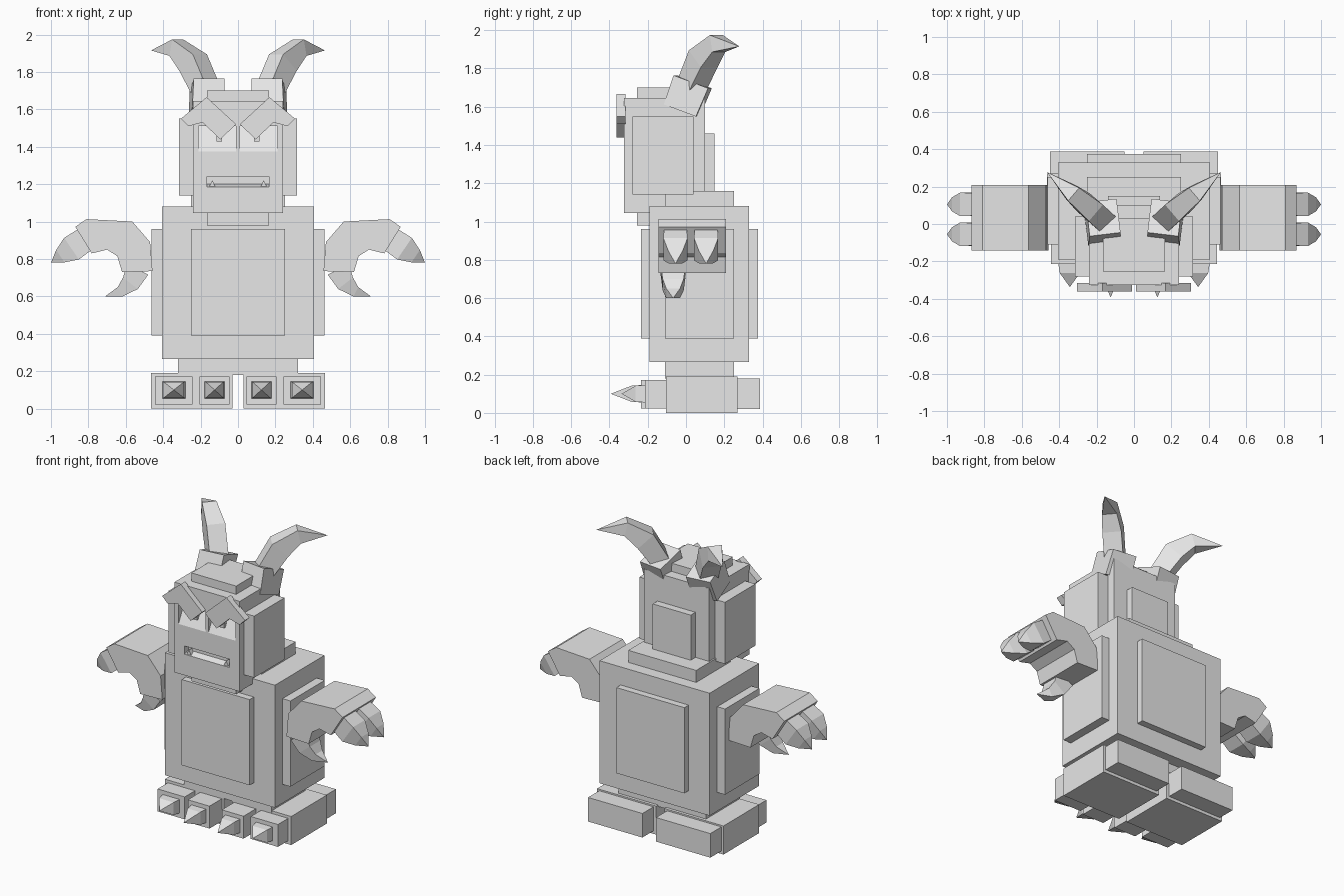
import bpy, bmesh
from mathutils import Vector

if "Cube" in bpy.data.objects:
    bpy.data.objects.remove(bpy.data.objects["Cube"])

mat = bpy.data.materials.new("stone grey")
mat.diffuse_color = (0.8, 0.8, 0.8, 1)
mat.use_nodes = True
mat.node_tree.nodes["Principled BSDF"].inputs["Base Color"].default_value = mat.diffuse_color


def make(name, verts, faces):
    me = bpy.data.meshes.new(name)
    me.from_pydata([tuple(v) for v in verts], [], faces)
    bm = bmesh.new()
    bm.from_mesh(me)
    bmesh.ops.recalc_face_normals(bm, faces=bm.faces)
    bm.to_mesh(me)
    bm.free()
    me.materials.append(mat)
    ob = bpy.data.objects.new(name, me)
    bpy.context.collection.objects.link(ob)
    return ob


def prism(name, pts, axis, lo, hi):
    """Extrude a 2D outline along axis 0 (yz outline) or 1 (xz outline)."""
    n = len(pts)
    put = (lambda p, t: (t, p[0], p[1])) if axis == 0 else (lambda p, t: (p[0], t, p[1]))
    verts = [put(p, t) for t in (lo, hi) for p in pts]
    faces = [list(range(n)), list(range(n, 2 * n))]
    faces += [[i, (i + 1) % n, n + (i + 1) % n, n + i] for i in range(n)]
    return make(name, verts, faces)


def box(name, x0, x1, y0, y1, z0, z1):
    return prism(name, [(x0, z0), (x1, z0), (x1, z1), (x0, z1)], 1, y0, y1)


def wide(name, w, y0, y1, z0, z1):
    return box(name, -w, w, y0, y1, z0, z1)


def loft(name, rings, side, tip=None):
    """Four-sided tube through rings (centre, half side, half depth), ending in a point."""
    side = Vector(side).normalized()
    path = [Vector(r[0]) for r in rings] + ([Vector(tip)] if tip else [])
    verts, faces = [], [[0, 1, 2, 3]]
    for i, (c, hu, hv) in enumerate(rings):
        d = path[min(i + 1, len(path) - 1)] - path[max(i - 1, 0)]
        v = d.cross(side).normalized()
        for a, b in ((-1, -1), (1, -1), (1, 1), (-1, 1)):
            verts.append(Vector(c) + side * a * hu + v * b * hv)
        if i:
            k = 4 * i
            faces += [[k - 4 + j, k - 4 + (j + 1) % 4, k + (j + 1) % 4, k + j] for j in range(4)]
    k = 4 * (len(rings) - 1)
    if tip:
        verts.append(Vector(tip))
        faces += [[k + j, k + (j + 1) % 4, k + 4] for j in range(4)]
    else:
        faces.append([k, k + 1, k + 2, k + 3])
    return make(name, verts, faces)


def carve(ob, cutters):
    for c in cutters:
        m = ob.modifiers.new("cut", 'BOOLEAN')
        m.operation, m.solver, m.object = 'DIFFERENCE', 'EXACT', c
    dg = bpy.context.evaluated_depsgraph_get()
    me = bpy.data.meshes.new_from_object(ob.evaluated_get(dg))
    ob.modifiers.clear()
    ob.data = me
    for c in cutters:
        bpy.data.objects.remove(c)


# Torso with raised plates
wide("torso", 0.405, -0.19, 0.33, 0.265, 1.08)
wide("belly_plate", 0.25, -0.235, -0.18, 0.39, 0.96)
wide("back_plate", 0.25, 0.32, 0.375, 0.39, 0.96)
wide("hips", 0.322, -0.11, 0.25, 0.18, 0.28)
wide("collar", 0.25, -0.11, 0.25, 1.07, 1.16)
wide("neck", 0.165, -0.255, 0.05, 0.98, 1.06)

# Head with carved eye sockets and mouth
head = wide("head", 0.24, -0.325, 0.10, 1.045, 1.645)
cuts = [prism("mouth_cutter", [(-0.40, 1.185), (-0.325, 1.185), (-0.285, 1.20),
                               (-0.285, 1.24), (-0.40, 1.24)], 0, -0.165, 0.165)]
for s in (-1, 1):
    cuts.append(prism("eye_cutter", [(-0.40, 1.375), (-0.325, 1.375), (-0.255, 1.51), (-0.40, 1.51)],
                      0, *sorted((s * 0.01, s * 0.21))))
carve(head, cuts)
wide("head_top", 0.165, -0.255, 0.03, 1.63, 1.70)
wide("head_back_plate", 0.14, 0.09, 0.15, 1.16, 1.46)

for s, tag in ((-1, "left"), (1, "right")):
    def sbox(name, x0, x1, *yz):
        return box(f"{tag}_{name}", *sorted((s * x0, s * x1)), *yz)

    def flip(pts):
        return [(s * p[0],) + tuple(p[1:]) for p in pts]

    def sloft(name, rings, side, tip=None):
        return loft(f"{tag}_{name}", [((s * c[0], c[1], c[2]), u, v) for c, u, v in rings],
                    (s * side[0], side[1], side[2]), (s * tip[0], tip[1], tip[2]) if tip else None)

    # Side plates
    sbox("torso_side_plate", 0.39, 0.463, -0.11, 0.25, 0.39, 0.96)
    sbox("head_side_plate", 0.23, 0.315, -0.28, 0.04, 1.14, 1.55)

    # Face details
    sbox("pupil", 0.085, 0.115, -0.312, -0.275, 1.427, 1.457)
    prism(f"{tag}_tooth", flip([(0.12, 1.185), (0.155, 1.185), (0.137, 1.22)]), 1, -0.32, -0.29)
    prism(f"{tag}_brow", flip([(0.305, 1.55), (0.168, 1.665), (0.01, 1.52), (0.095, 1.44),
                               (0.19, 1.53), (0.265, 1.51)]), 1, -0.362, -0.315)

    # Horn and its square socket
    sloft("horn_socket", [((0.17, -0.022, 1.58), 0.085, 0.09), ((0.165, 0.035, 1.73), 0.083, 0.097)],
          (1, -0.12, 0))
    sloft("horn", [((0.17, 0.025, 1.70), 0.058, 0.055), ((0.24, 0.09, 1.85), 0.058, 0.065),
                   ((0.33, 0.165, 1.93), 0.045, 0.045)], (0.65, -0.76, 0), (0.465, 0.278, 1.915))

    # Arm with bent hand, two finger claws and a thumb claw
    prism(f"{tag}_arm", flip([(0.457, 0.735), (0.47, 0.89), (0.565, 1.0), (0.81, 1.013), (0.87, 0.972),
                              (0.782, 0.83), (0.70, 0.85), (0.645, 0.815), (0.62, 0.73)]),
          1, -0.143, 0.208)
    for n, y in enumerate((-0.055, 0.105)):
        sloft(f"finger_claw_{n + 1}", [((0.815, y, 0.907), 0.06, 0.066), ((0.89, y, 0.855), 0.063, 0.07),
                                       ((0.95, y, 0.815), 0.038, 0.04)], (0, 1, 0), (1.0, y, 0.78))
    sloft("thumb_claw", [((0.537, -0.067, 0.745), 0.065, 0.064), ((0.575, -0.067, 0.67), 0.055, 0.05),
                         ((0.63, -0.067, 0.625), 0.036, 0.028)], (0, 1, 0), (0.71, -0.067, 0.60))

    # Foot, heel and clawed toes
    sbox("foot", 0.03, 0.465, -0.105, 0.27, 0.0, 0.19)
    sbox("heel", 0.05, 0.45, 0.26, 0.387, 0.02, 0.18)
    for n, (x, hw, front, tip, cw) in enumerate(((0.125, 0.08, -0.235, -0.393, 0.055),
                                                 (0.343, 0.1, -0.213, -0.337, 0.063))):
        sbox(f"toe_{n + 1}", x - hw, x + hw, front, -0.10, 0.023, 0.172)
        sloft(f"toe_claw_{n + 1}", [((x, front + 0.01, 0.1), cw, 0.046),
                                    ((x, front - 0.05, 0.1), cw * 0.85, 0.042)],
              (1, 0, 0), (x, tip, 0.1))
